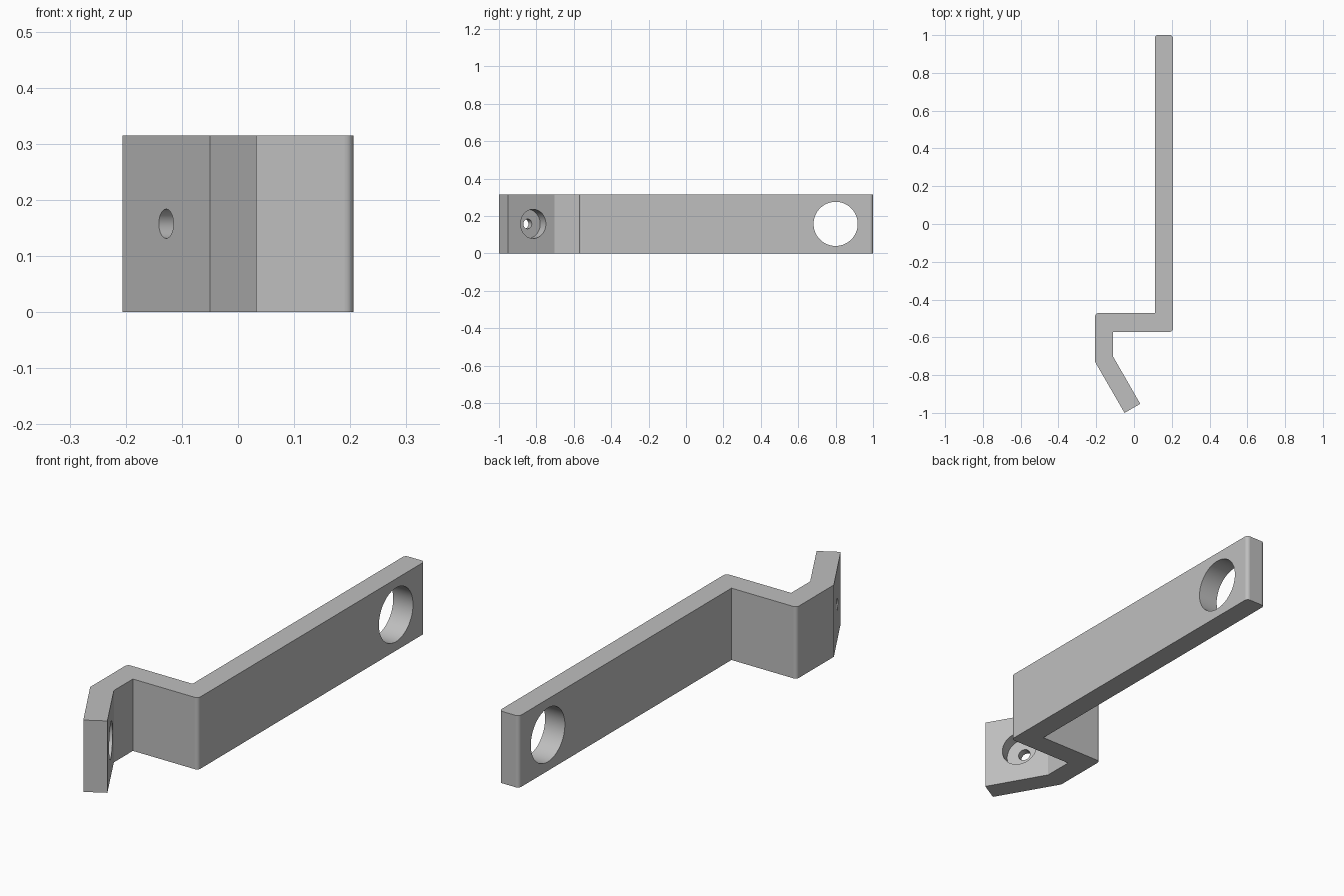
import bpy
import bmesh
from mathutils import Vector

HEIGHT = 0.315
MID = HEIGHT / 2

cube = bpy.data.objects.get("Cube")
if cube:
    bpy.data.objects.remove(cube, do_unlink=True)

grey = bpy.data.materials.new("plain grey")
grey.use_nodes = True
colour = (0.52, 0.52, 0.52, 1)
grey.diffuse_color = colour
grey.node_tree.nodes["Principled BSDF"].inputs["Base Color"].default_value = colour

# Bracket outline seen from above: x, y, corner is rounded
outline = [
    (0.206, 1.0, True), (0.11, 1.0, True), (0.11, -0.472, False),
    (-0.206, -0.472, True), (-0.206, -0.73, False), (-0.05, -1.0, False),
    (0.033, -0.952, False), (-0.11, -0.703, False),
    (-0.11, -0.571, False), (0.206, -0.571, True),
]


def make_bracket():
    """Extrude the outline into a strip, with its rounded corners."""
    bm = bmesh.new()
    verts = [bm.verts.new((x, y, 0)) for x, y, _ in outline]
    bm.faces.new(verts)
    rounded = [v for v, p in zip(verts, outline) if p[2]]
    bmesh.ops.bevel(bm, geom=rounded, offset=0.016, segments=6,
                    profile=0.5, affect='VERTICES')
    top = bmesh.ops.extrude_face_region(bm, geom=bm.faces[:])
    moved = [g for g in top["geom"] if isinstance(g, bmesh.types.BMVert)]
    bmesh.ops.translate(bm, verts=moved, vec=(0, 0, HEIGHT))
    bmesh.ops.recalc_face_normals(bm, faces=bm.faces)
    mesh = bpy.data.meshes.new("bracket")
    bm.to_mesh(mesh)
    bm.free()
    mesh.materials.append(grey)
    obj = bpy.data.objects.new("bracket", mesh)
    bpy.context.collection.objects.link(obj)
    return obj


def drill(target, centre, axis, radius, length):
    """Cut a round hole centred on a point, along an axis."""
    bpy.ops.mesh.primitive_cylinder_add(
        vertices=64, radius=radius, depth=length, location=centre,
        rotation=axis.to_track_quat('Z', 'Y').to_euler())
    cutter = bpy.context.object
    cutter.name = "hole_cutter"
    cutter.hide_render = True
    cutter.data.materials.append(grey)
    mod = target.modifiers.new("hole", 'BOOLEAN')
    mod.operation = 'DIFFERENCE'
    mod.solver = 'EXACT'
    mod.object = cutter
    bpy.context.view_layer.objects.active = target
    bpy.ops.object.modifier_apply(modifier=mod.name)
    bpy.data.objects.remove(cutter, do_unlink=True)


bracket = make_bracket()

# Large hanging hole at the far end of the arm
drill(bracket, Vector((0.158, 0.80, MID)), Vector((1, 0, 0)), 0.118, 0.3)

# Screw hole and its counterbore, square to the slanted tab
normal = Vector((0.866, 0.5, 0))
inner = Vector((-0.045, -0.817, MID))
drill(bracket, inner, normal, 0.026, 0.3)
drill(bracket, inner, normal, 0.078, 0.12)

# Smooth the round parts and keep the large planes flat
bpy.ops.object.select_all(action='DESELECT')
bracket.select_set(True)
bpy.context.view_layer.objects.active = bracket
bpy.ops.object.shade_smooth_by_angle(angle=0.52)
for poly in bracket.data.polygons:
    if poly.area > 0.01:
        poly.use_smooth = False
